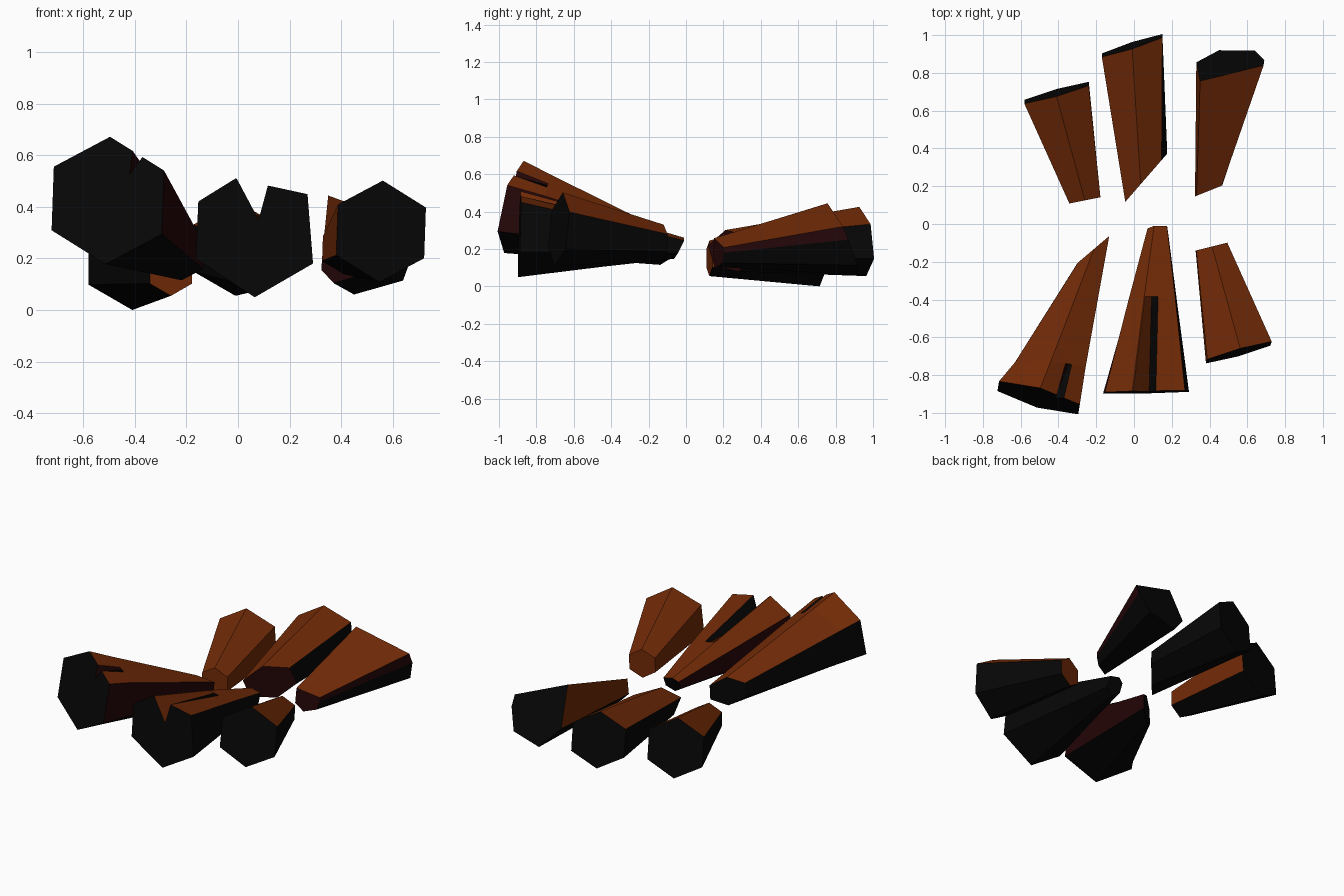
import bpy, bmesh, math
from mathutils import Vector

if "Cube" in bpy.data.objects:
    bpy.data.objects.remove(bpy.data.objects["Cube"])


def material(name, rgb):
    m = bpy.data.materials.new(name)
    m.diffuse_color = (*rgb, 1)
    m.use_nodes = True
    m.node_tree.nodes["Principled BSDF"].inputs["Base Color"].default_value = m.diffuse_color
    return m


MATS = [material("brown_wood", (0.165, 0.023, 0.002)),
        material("charred_black", (0.002, 0.002, 0.002)),
        material("scorched_red", (0.019, 0.002, 0.0025))]
CODE = {"b": 0, "k": 1, "d": 2}


def hexagon(roll=0):
    return [(math.cos(math.radians(90 + 60 * i + roll)),
             math.sin(math.radians(90 + 60 * i + roll))) for i in range(6)]


def ring(centre, radius, slant, lean, section, notch, carved):
    """Six-sided section in x-z, sheared in y; optional V notch on the upper right side."""
    pts = [(x * radius, z * radius) for x, z in section]
    if notch:
        fa, fb, tip = notch[:3]
        (x0, z0), (x5, z5) = pts[0], pts[5]
        on = lambda f: (x0 + (x5 - x0) * f, z0 + (z5 - z0) * f)
        pts += [on(fb), tip if carved else on((fa + fb) / 2), on(fa)]
    return [Vector(centre) + Vector((x, slant * x + lean * z, z)) for x, z in pts]


def log(name, big, small, colours, caps, section=hexagon(), section2=None, notch=None):
    """Each end is (centre, radius, slant, lean); side colours run from upper left, anticlockwise."""
    (c0, r0, s0, l0), (c1, r1, s1, l1) = big, small
    section2 = section2 or section
    rings = [ring(*big, section, notch, True)]
    colour_rows = [list(colours)]
    if notch:
        t = notch[3]
        mix = lambda a, b: a + (b - a) * t
        rings.append(ring(Vector(c0).lerp(Vector(c1), t), mix(r0, r1),
                          mix(s0, s1), mix(l0, l1), section, notch, False))
        colour_rows = [list(colours + notch[4]), list(colours + "bbb")]
    rings.append(ring(*small, section2, notch, False))
    bm = bmesh.new()
    rows = [[bm.verts.new(p) for p in r] for r in rings]
    n = len(rows[0])
    for a, b, cols in zip(rows, rows[1:], colour_rows):
        for i in range(n):
            j = (i + 1) % n
            f = bm.faces.new((a[i], a[j], b[j], b[i]))
            f.material_index = CODE[cols[i]]
    for row, c in ((rows[0], caps[0]), (rows[-1], caps[1])):
        bm.faces.new(row).material_index = CODE[c]
    bmesh.ops.recalc_face_normals(bm, faces=bm.faces)
    me = bpy.data.meshes.new(name)
    bm.to_mesh(me)
    bm.free()
    for m in MATS:
        me.materials.append(m)
    bpy.context.collection.objects.link(bpy.data.objects.new(name, me))


# Front logs, thick ends towards -y
log("log_front_left",
    ((-0.505, -0.92, 0.425), 0.247, -0.28, 0.22),
    ((-0.215, -0.135, 0.21), 0.095, 0.85, 0.0),
    "bkkkdb", "kk", hexagon(-2),
    notch=(0.42, 0.6, (0.085, 0.1), 0.2, "kdb"))
log("log_front_middle",
    ((0.065, -0.89, 0.285), 0.238, 0.02, 0.03),
    ((0.125, -0.035, 0.205), 0.058, 0.1, 0.5),
    "bdkkkb", "kk",
    [(-0.315, 0.945), (-0.92, 0.57), (-0.96, -0.36), (0, -0.99), (0.95, -0.44), (0.86, 0.69)],
    notch=(0.02, 0.45, (0.015, 0.065), 0.55, "kbb"))
log("log_front_right",
    ((0.555, -0.68, 0.305), 0.197, 0.28, 0.1),
    ((0.41, -0.12, 0.235), 0.095, 0.25, 0.0),
    "bbkkkb", "kb", hexagon(-2))

# Back logs, thick ends towards +y
log("log_back_left",
    ((-0.41, 0.695, 0.197), 0.197, 0.28, -0.1),
    ((-0.26, 0.125, 0.15), 0.095, 0.2, 0.0),
    "bkkkbb", "kb")
log("log_back_middle",
    ((-0.01, 0.945, 0.24), 0.185, 0.32, -0.1),
    ((0.065, 0.245, 0.19), 0.115, 1.15, 0.0),
    "bkkkkb", "kd", hexagon(), hexagon(15))
log("log_back_right",
    ((0.51, 0.85, 0.25), 0.2, 0.1, -0.4),
    ((0.395, 0.175, 0.18), 0.08, 0.4, 0.0),
    "bkkkdb", "kd",
    [(-0.8, 0.97), (-0.9, -0.3), (-0.3, -0.95), (0.65, -0.68), (0.9, 0), (0.88, 0.35)])
